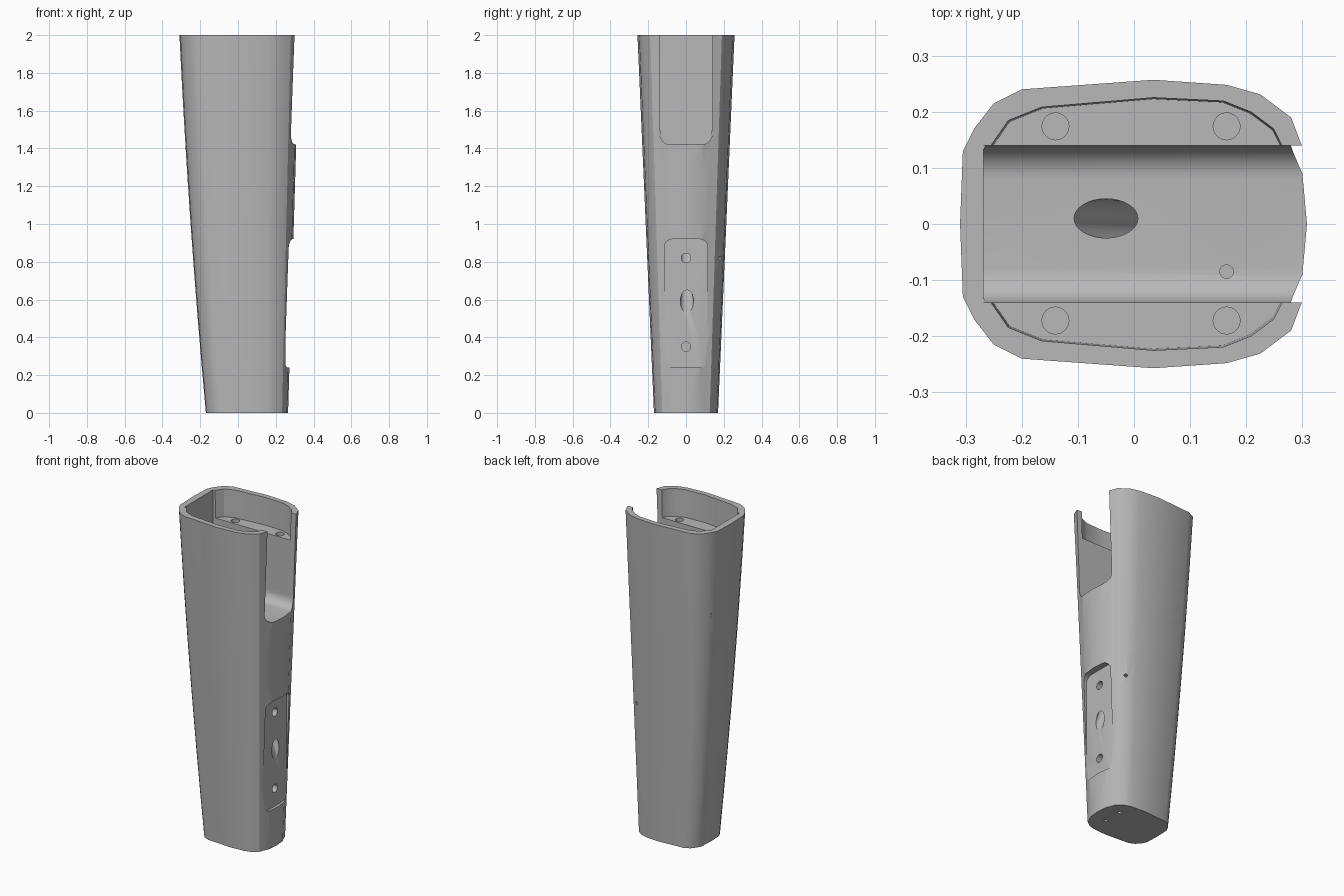
import bpy, bmesh, math
from mathutils import Vector

cube = bpy.data.objects.get("Cube")
if cube:
    bpy.data.objects.remove(cube, do_unlink=True)

grey = bpy.data.materials.new("plain grey")
grey.use_nodes = True
colour = (0.48, 0.48, 0.48, 1)
grey.diffuse_color = colour
grey.node_tree.nodes["Principled BSDF"].inputs["Base Color"].default_value = colour


def loft(name, rings):
    """Closed solid through rings that all have the same point count."""
    bm = bmesh.new()
    loops = [[bm.verts.new(p) for p in ring] for ring in rings]
    n = len(loops[0])
    for a, b in zip(loops, loops[1:]):
        for i in range(n):
            j = (i + 1) % n
            bm.faces.new((a[i], a[j], b[j], b[i]))
    bm.faces.new(loops[0][::-1])
    bm.faces.new(loops[-1])
    bmesh.ops.recalc_face_normals(bm, faces=bm.faces)
    mesh = bpy.data.meshes.new(name)
    bm.to_mesh(mesh)
    bm.free()
    mesh.materials.append(grey)
    obj = bpy.data.objects.new(name, mesh)
    bpy.context.collection.objects.link(obj)
    return obj


def mirrored(half):
    """Mirror a half outline, listed from +x to -x, across y = 0."""
    return half + [(x, -y) for x, y in reversed(half) if y > 0]


def rounded(y0, y1, z0, z1, r, steps=8):
    """Rounded rectangle in the YZ plane."""
    pts = []
    corners = [(y1 - r, z1 - r), (y0 + r, z1 - r), (y0 + r, z0 + r), (y1 - r, z0 + r)]
    for k, (cy, cz) in enumerate(corners):
        for s in range(steps + 1):
            a = math.pi / 2 * (k + s / steps)
            pts.append((cy + r * math.cos(a), cz + r * math.sin(a)))
    return pts


def prism_x(name, outline, x0, x1):
    return loft(name, [[(x, y, z) for y, z in outline] for x in (x0, x1)])


def drill(name, start, end, r, sides=24):
    start, end = Vector(start), Vector(end)
    turn = (end - start).to_track_quat('Z', 'Y')
    circle = [turn @ Vector((r * math.cos(t), r * math.sin(t), 0))
              for t in (2 * math.pi * i / sides for i in range(sides))]
    return loft(name, [[c + p for p in circle] for c in (start, end)])


# Tapered shell, slightly bowed on its -x side
TOP = mirrored([(.326, 0), (.317, .1), (.297, .145), (.28, .19), (.225, .231),
                (.165, .248), (.035, .257), (-.2, .24), (-.25, .215),
                (-.285, .17), (-.305, .13), (-.31, 0)])
rings = []
for k in range(9):
    t = k / 8
    left = -.17 - .14 * t - .044 * t * (1 - t)
    right = .265 + .061 * t
    wide = .66 + .34 * t
    rings.append([(left + (x + .31) / .636 * (right - left), y * wide, 2 * t)
                  for x, y in TOP])
body = loft("tapered_shell", rings)

cutters = []
# Shallow pocket inside the rim
POCKET = mirrored([(.275, 0), (.265, .14), (.25, .17), (.21, .2), (.16, .22),
                   (.035, .226), (-.165, .209), (-.225, .185), (-.256, .14), (-.266, 0)])
cutters.append(loft("rim_pocket", [[(x * s, y * s, z) for x, y in POCKET]
                                   for z, s in ((1.83, .985), (2.05, 1.0))]))

# Deep slot open to the top and the +x side
cutters.append(prism_x("deep_slot", rounded(-.14, .14, 1.42, 2.2, .06), -.268, .5))

# Recessed mounting panel
cutters.append(prism_x("panel_recess", rounded(-.115, .115, .24, .92, .045), .252, .5))

# Cable tunnel from the slot floor to the panel
turns = [2 * math.pi * i / 32 for i in range(32)]
floor_oval = [Vector((-.05 + .057 * math.cos(a), .01 + .035 * math.sin(a), 1.42)) for a in turns]
panel_oval = [Vector((.252, .005 + .035 * math.sin(a), .59 + .06 * math.cos(a))) for a in turns]
above = [p + Vector((0, 0, .05)) for p in floor_oval]
beyond = [p + Vector((.03, 0, 0)) for p in panel_oval]
cutters.append(loft("cable_tunnel", [above, floor_oval, panel_oval, beyond]))

# Screw holes: panel, pocket ledges, slot floor, base and side
for z in (.35, .82):
    cutters.append(drill("panel_hole", (.16, 0, z), (.28, 0, z), .025))
for x in (-.14, .165):
    for y in (-.172, .174):
        cutters.append(drill("ledge_hole", (x, y, 1.7), (x, y, 1.86), .024))
cutters.append(drill("floor_hole", (.165, -.085, 1.25), (.165, -.085, 1.46), .012))
for y in (-.05, .07):
    cutters.append(drill("base_hole", (.165, y, -.05), (.165, y, .1), .01))
cutters.append(drill("side_hole", (.17, .12, .82), (.26, .25, .82), .01))

# Cut everything out of the shell
bpy.context.view_layer.objects.active = body
for cutter in cutters:
    cutter.hide_render = True
    cut = body.modifiers.new(cutter.name, 'BOOLEAN')
    cut.operation = 'DIFFERENCE'
    cut.solver = 'EXACT'
    cut.object = cutter
    bpy.ops.object.modifier_apply(modifier=cut.name)
    bpy.data.objects.remove(cutter, do_unlink=True)

bpy.ops.object.select_all(action='DESELECT')
body.select_set(True)
bpy.ops.object.shade_smooth_by_angle(angle=math.radians(32))
